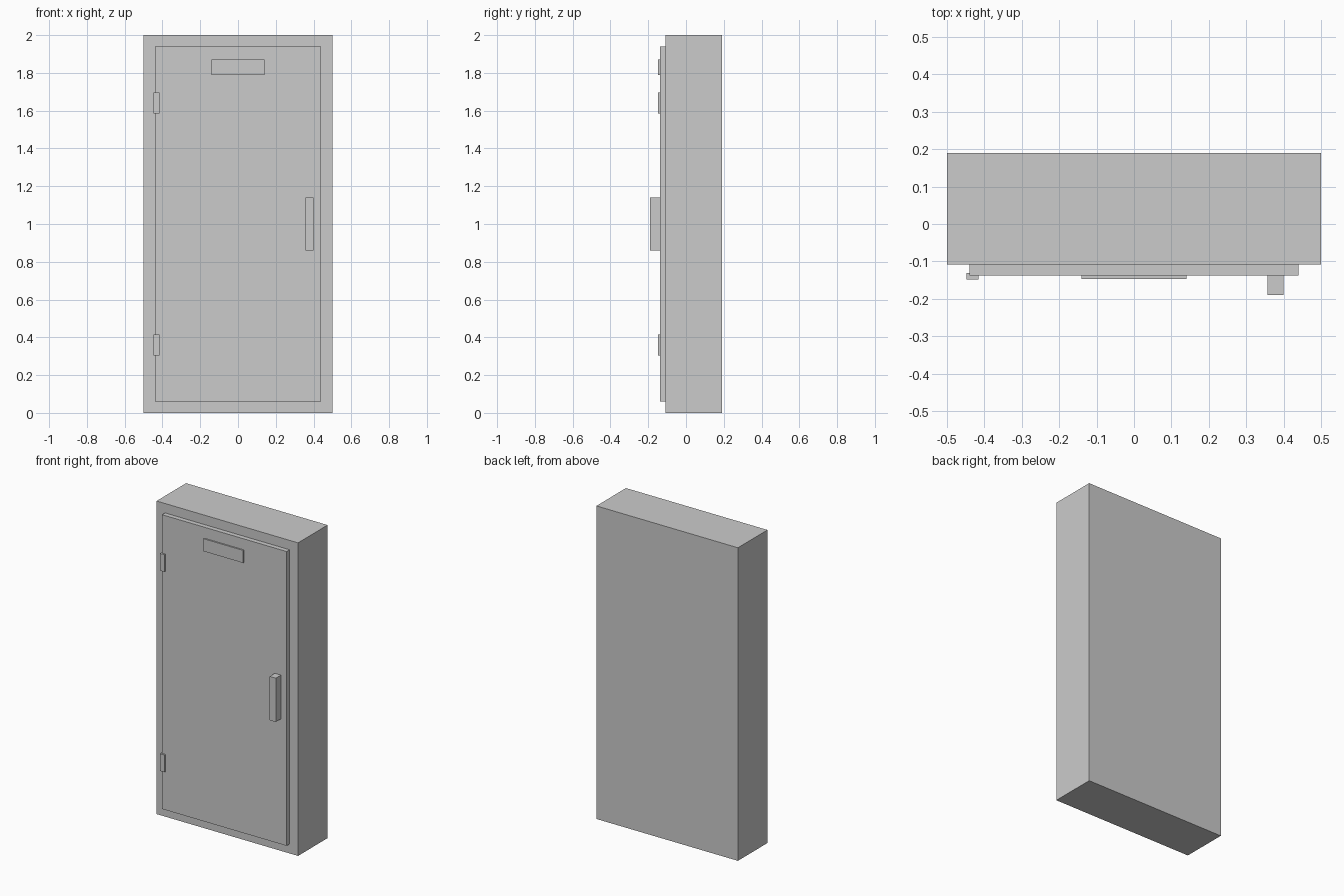
import bpy

if "Cube" in bpy.data.objects:
    bpy.data.objects.remove(bpy.data.objects["Cube"])


def box(name, x, y, z):
    """Axis-aligned box from (min, max) ranges."""
    ranges = (x, y, z)
    bpy.ops.mesh.primitive_cube_add(size=1, location=[(a + b) / 2 for a, b in ranges])
    obj = bpy.context.object
    obj.name = name
    obj.scale = [b - a for a, b in ranges]
    bpy.ops.object.transform_apply(location=False, rotation=False, scale=True)
    return obj


FRONT = -0.108       # cabinet front plane
DOOR = FRONT - 0.03  # door front plane

# Cabinet body and raised door
box("cabinet_body", (-0.5, 0.5), (FRONT, 0.19), (0, 2))
box("door", (-0.44, 0.44), (DOOR, FRONT), (0.06, 1.94))

# Sign plate and pull handle
box("sign_plate", (-0.14, 0.14), (DOOR - 0.009, DOOR), (1.79, 1.87))
box("door_handle", (0.357, 0.4), (-0.19, DOOR), (0.86, 1.14))

# Hinges straddling the left door edge
for name, z in (("lower_hinge", 0.36), ("upper_hinge", 1.64)):
    box(name, (-0.448, -0.416), (-0.149, -0.131), (z - 0.055, z + 0.055))
